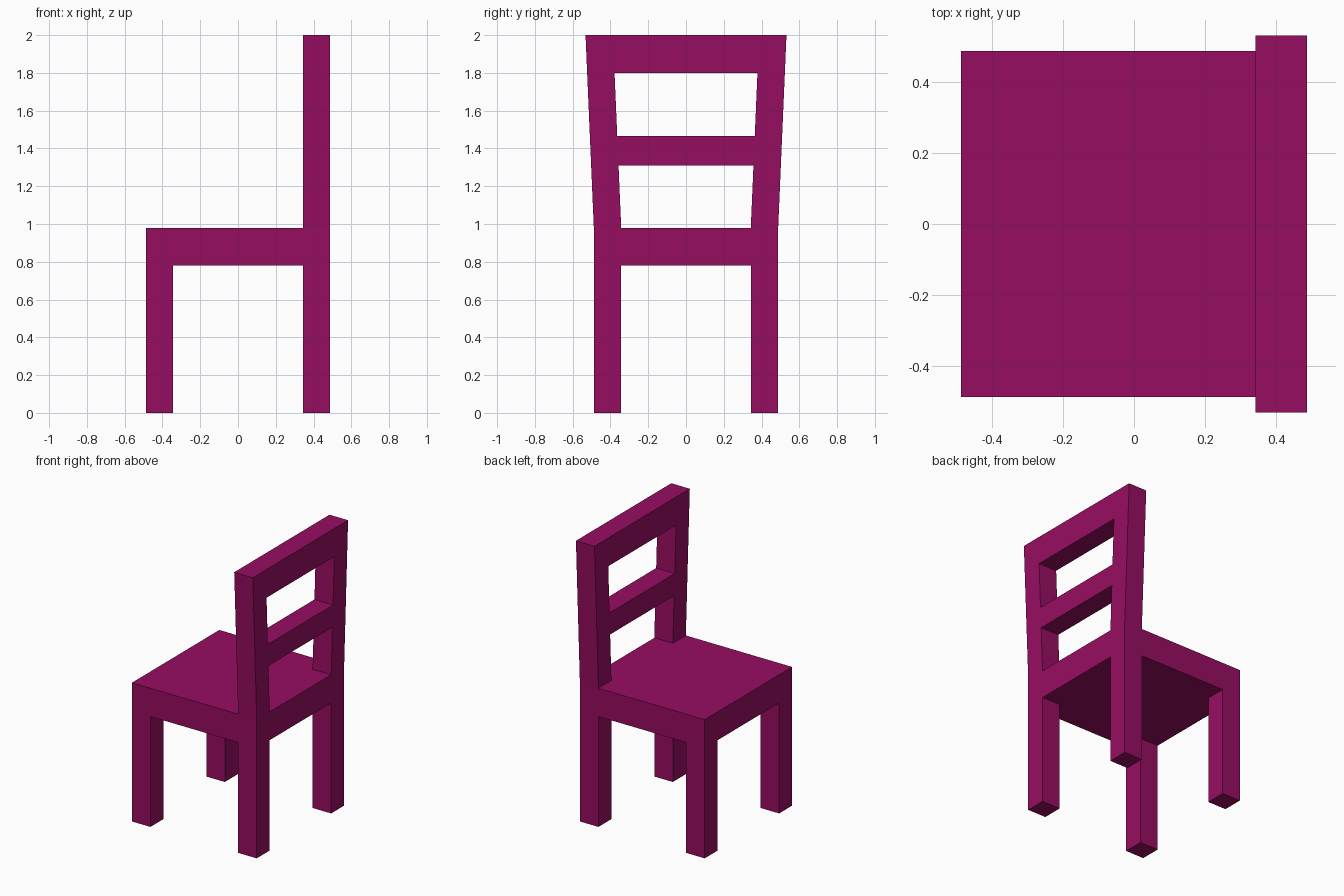
import bpy, bmesh

if "Cube" in bpy.data.objects:
    bpy.data.objects.remove(bpy.data.objects["Cube"])

HALF = 0.488          # half width of the seat
LEG = 0.145           # leg thickness
INNER = HALF - LEG
SEAT_LO, SEAT_HI, TOP = 0.78, 0.98, 2.0
FLARE = 0.044         # outward lean of the back posts at the top

mat = bpy.data.materials.new("plum_paint")
mat.diffuse_color = (0.31, 0.004, 0.12, 1)
mat.use_nodes = True
mat.node_tree.nodes["Principled BSDF"].inputs["Base Color"].default_value = mat.diffuse_color


def prism(name, profile, x0, x1):
    """Extrude a (y, z) outline along x."""
    bm = bmesh.new()
    face = bm.faces.new([bm.verts.new((x0, y, z)) for y, z in profile])
    ext = bmesh.ops.extrude_face_region(bm, geom=[face])["geom"]
    verts = [g for g in ext if isinstance(g, bmesh.types.BMVert)]
    bmesh.ops.translate(bm, verts=verts, vec=(x1 - x0, 0, 0))
    bmesh.ops.recalc_face_normals(bm, faces=bm.faces)
    mesh = bpy.data.meshes.new(name)
    bm.to_mesh(mesh)
    bm.free()
    mesh.materials.append(mat)
    obj = bpy.data.objects.new(name, mesh)
    bpy.context.collection.objects.link(obj)
    return obj


def lean(z):
    """Sideways offset of a back post at height z."""
    return FLARE * (z - SEAT_HI) / (TOP - SEAT_HI)


# Seat
prism("seat", [(-HALF, SEAT_LO), (HALF, SEAT_LO), (HALF, SEAT_HI), (-HALF, SEAT_HI)],
      -HALF, HALF)

# Legs and flared back posts, left and right
for side, s in (("left", 1), ("right", -1)):
    leg = [(s * INNER, 0), (s * HALF, 0), (s * HALF, SEAT_LO), (s * INNER, SEAT_LO)]
    prism(f"front_leg_{side}", leg, -HALF, -INNER)
    prism(f"back_leg_{side}", leg, INNER, HALF)
    prism(f"back_post_{side}",
          [(s * INNER, SEAT_HI), (s * HALF, SEAT_HI),
           (s * (HALF + lean(TOP)), TOP), (s * (INNER + lean(TOP)), TOP)],
          INNER, HALF)

# Back rails, fitted between the posts
for name, z0, z1 in (("middle_rail", 1.31, 1.465), ("top_rail", 1.8, TOP)):
    a, b = INNER + lean(z0), INNER + lean(z1)
    prism(name, [(-a, z0), (a, z0), (b, z1), (-b, z1)], INNER, HALF)
